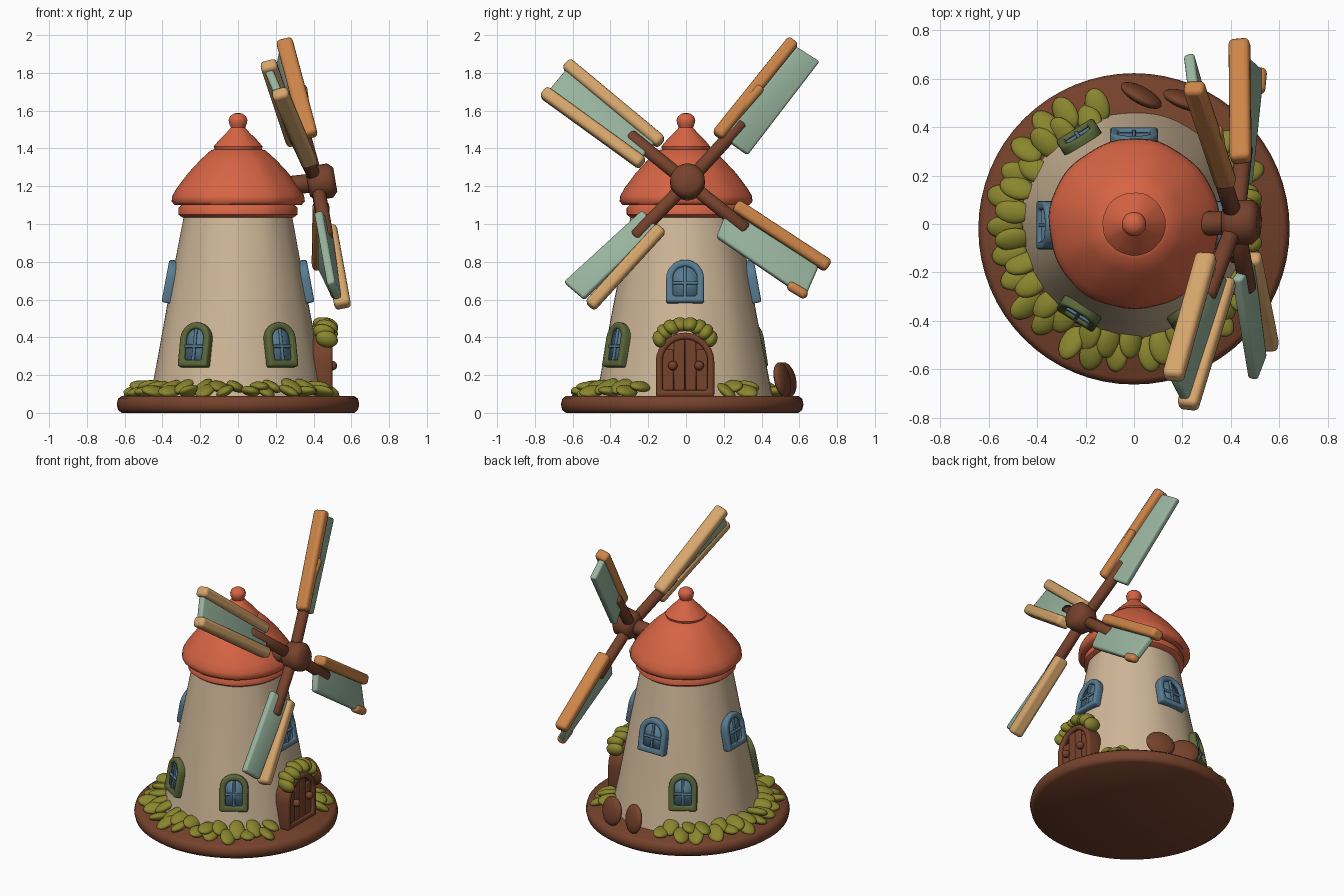
import bpy, bmesh, math, random
from mathutils import Vector, Matrix

if "Cube" in bpy.data.objects:
    bpy.data.objects.remove(bpy.data.objects["Cube"])

random.seed(4)


def mat(name, r, g, b):
    m = bpy.data.materials.new(name)
    lin = [((c / 255 + 0.055) / 1.055) ** 2.4 for c in (r, g, b)]
    m.diffuse_color = (*lin, 1)
    m.use_nodes = True
    m.node_tree.nodes["Principled BSDF"].inputs["Base Color"].default_value = m.diffuse_color
    return m


WALL = mat("wall cream", 207, 183, 152)
RED = mat("roof red", 214, 100, 68)
BROWN = mat("wood brown", 118, 66, 44)
ORANGE = mat("spar orange", 204, 132, 72)
TAN = mat("spar tan", 214, 166, 108)
SAIL = mat("sail green", 152, 180, 158)
LEAF = mat("leaf green", 138, 134, 46)
BLUE = mat("window blue", 88, 124, 146)
OLIVE = mat("frame olive", 92, 104, 58)


def finish(name, bm, m, mtx=None, thick=0, bevel=0, angle=50):
    bmesh.ops.recalc_face_normals(bm, faces=bm.faces)
    me = bpy.data.meshes.new(name)
    bm.to_mesh(me)
    bm.free()
    me.materials.append(m)
    me.shade_smooth()
    me.set_sharp_from_angle(angle=math.radians(angle))
    o = bpy.data.objects.new(name, me)
    bpy.context.collection.objects.link(o)
    if mtx:
        o.matrix_world = mtx
    if thick:
        s = o.modifiers.new("thickness", 'SOLIDIFY')
        s.thickness, s.offset = thick, 0
    if bevel:
        b = o.modifiers.new("soft edge", 'BEVEL')
        b.width, b.segments = bevel, 3
    return o


def lathe(name, prof, m, mtx=None, n=64, wobble=0):
    bm = bmesh.new()
    vs = [bm.verts.new((r, 0, z)) for r, z in prof]
    es = [bm.edges.new(p) for p in zip(vs, vs[1:])]
    bmesh.ops.spin(bm, geom=vs + es, cent=(0, 0, 0), axis=(0, 0, 1), angle=math.tau, steps=n)
    bmesh.ops.remove_doubles(bm, verts=bm.verts, dist=0.0005)
    for v in bm.verts:  # hand-made unevenness
        a = math.atan2(v.co.y, v.co.x)
        k = 1 + wobble * (math.sin(5 * a + 6 * v.co.z) + 0.7 * math.sin(11 * a))
        v.co.x *= k
        v.co.y *= k
    return finish(name, bm, m, mtx)


def bar(name, p, q, w, d, m, bevel=0.022):
    """Rounded beam from p to q, d deep along x."""
    p, q = Vector(p), Vector(q)
    z = (q - p).normalized()
    y = z.cross(Vector((1, 0, 0.2))).normalized()
    x = y.cross(z)
    mtx = Matrix((x, y, z)).transposed().to_4x4()
    mtx.translation = (p + q) / 2
    bm = bmesh.new()
    bmesh.ops.create_cube(bm, size=1)
    bmesh.ops.scale(bm, vec=(d, w, (q - p).length), verts=bm.verts)
    return finish(name, bm, m, mtx, bevel=bevel)


def rod(name, p, q, r, m):
    p, q = Vector(p), Vector(q)
    l = (q - p).length
    mtx = Matrix.Translation(p) @ (q - p).to_track_quat('Z', 'Y').to_matrix().to_4x4()
    e = r * 0.3
    return lathe(name, [(0, 0), (r - e, 0), (r, e), (r, l - e), (r - e, l), (0, l)], m, mtx, 24)


def blob(name, loc, size, rot, m):
    bm = bmesh.new()
    bmesh.ops.create_icosphere(bm, subdivisions=3, radius=1)
    bmesh.ops.scale(bm, vec=size, verts=bm.verts)
    mtx = Matrix.Translation(loc) @ Matrix.Rotation(rot[2], 4, 'Z') @ \
        Matrix.Rotation(rot[1], 4, 'Y') @ Matrix.Rotation(rot[0], 4, 'X')
    return finish(name, bm, m, mtx)


def arch(w, h, inset=0):
    """Round-topped outline centred on the origin."""
    r = w / 2 - inset
    top = h / 2 - w / 2
    pts = [(-r, -h / 2 + inset), (r, -h / 2 + inset)]
    return pts + [(r * math.cos(i * math.pi / 14), top + r * math.sin(i * math.pi / 14)) for i in range(15)]


def arch_ring(name, w, h, inset, m, mtx, thick, bevel):
    bm = bmesh.new()
    a = [bm.verts.new((x, y, 0)) for x, y in arch(w, h)]
    b = [bm.verts.new((x, y, 0)) for x, y in arch(w, h, inset)]
    for i in range(len(a)):
        j = (i + 1) % len(a)
        bm.faces.new((a[i], a[j], b[j], b[i]))
    return finish(name, bm, m, mtx, thick, bevel)


def arch_plate(name, w, h, m, mtx, thick):
    bm = bmesh.new()
    bm.faces.new([bm.verts.new((x, y, 0)) for x, y in arch(w, h)])
    return finish(name, bm, m, mtx, thick)


def box(name, size, loc, m, mtx, bevel=0.005):
    bm = bmesh.new()
    bmesh.ops.create_cube(bm, size=1)
    bmesh.ops.scale(bm, vec=size, verts=bm.verts)
    return finish(name, bm, m, mtx @ Matrix.Translation(loc), bevel=bevel)


def wall_frame(deg, r, z, tilt):
    """Matrix with x sideways, y up and z pointing out of the wall."""
    a, t = math.radians(deg), math.radians(tilt)
    n = Vector((math.cos(a) * math.cos(t), math.sin(a) * math.cos(t), math.sin(t)))
    u = Vector((-math.sin(a), math.cos(a), 0))
    mtx = Matrix((u, n.cross(u), n)).transposed().to_4x4()
    mtx.translation = (r * math.cos(a), r * math.sin(a) - 0.005, z)
    return mtx


def tower_r(z):
    return 0.465 - 0.1875 * (z - 0.09)


# Base, tower and roof
lathe("base_disc", [(0, 0), (0.615, 0), (0.635, 0.015), (0.642, 0.045), (0.635, 0.075), (0.615, 0.09), (0, 0.09)],
      BROWN, Matrix.Translation((0, -0.02, 0)))
lathe("tower", [(0, 0.06), (0.47, 0.06)] + [(tower_r(z), z) for z in (0.1, 0.3, 0.5, 0.7, 0.9, 1.08)] + [(0, 1.08)],
      WALL, Matrix.Translation((0, -0.007, 0)), wobble=0.005)
lathe("roof", [(0, 1.035), (0.295, 1.035), (0.315, 1.05), (0.315, 1.085), (0.30, 1.10), (0.335, 1.10), (0.352, 1.12),
               (0.348, 1.15), (0.325, 1.19), (0.265, 1.27), (0.2, 1.34), (0.145, 1.39), (0.125, 1.395), (0.13, 1.41),
               (0.1, 1.445), (0.06, 1.485), (0.038, 1.51), (0.046, 1.53), (0.05, 1.55), (0.042, 1.57),
               (0.022, 1.585), (0, 1.588)], RED, wobble=0.007)

# Windows: three upper in blue, three lower with olive frames
for i, (deg, z, w, h, m) in enumerate([(0, 0.695, 0.2, 0.23, BLUE), (90, 0.695, 0.2, 0.23, BLUE),
                                       (180, 0.695, 0.2, 0.23, BLUE), (-122, 0.36, 0.18, 0.24, OLIVE),
                                       (-58, 0.36, 0.18, 0.24, OLIVE), (122, 0.36, 0.18, 0.24, OLIVE)]):
    f = wall_frame(deg, tower_r(z) + 0.006, z, 10.6)
    arch_ring(f"window_frame_{i}", w, h, 0.036, m, f, 0.054, 0.012)
    arch_plate(f"window_pane_{i}", w - 0.05, h - 0.05, BLUE, f, 0.02)
    box(f"window_bar_upright_{i}", (0.016, h - 0.05, 0.03), (0, 0, 0.006), BLUE, f)
    box(f"window_bar_cross_{i}", (w - 0.05, 0.016, 0.03), (0, -0.01, 0.006), BLUE, f)

# Door with planks, knobs and a leafy arch
f = wall_frame(0, 0.445, 0.255, 0)
arch_ring("door_frame", 0.31, 0.34, 0.035, BROWN, f, 0.11, 0.014)
for i in range(4):
    box(f"door_plank_{i}", (0.057, 0.24 + (0.055 if i in (1, 2) else 0), 0.08),
        (-0.09 + i * 0.06, -0.04 + (0.027 if i in (1, 2) else 0), 0), BROWN, f, 0.008)
arch_plate("door_panel", 0.27, 0.31, BROWN, f, 0.06)
for y in (-0.07, 0.07):
    blob("door_knob", (0.5, y, 0.25), (0.025, 0.025, 0.025), (0, 0, 0), BROWN)
for i in range(8):
    a = math.radians(22 + i * 19.5)
    blob(f"door_leaf_{i}", (0.455 + 0.015 * (i % 2), 0.145 * math.cos(a) - 0.005, 0.345 + 0.125 * math.sin(a)),
         (0.06, 0.045, 0.036), (-a + math.pi / 2, 0.25, 0), LEAF)

# Leaves around the foot of the tower
for i, deg in enumerate(list(range(108, 336, 12)) + [24, 36]):
    a = math.radians(deg + random.uniform(-2, 2))
    for k in range(2):
        r = 0.535 - 0.045 * k + random.uniform(-0.02, 0.02)
        b = a + 0.1 * k
        blob(f"leaf_{i}_{k}", (r * math.cos(b), r * math.sin(b) - 0.01, 0.115 + 0.025 * k),
             (0.075, 0.05, 0.026), (random.uniform(-0.5, 0.5), random.uniform(-0.1, 0.5), b), LEAF)

# Two round logs leaning at the back
for x, y, rz in ((0.03, 0.53, -0.5), (0.21, 0.51, -0.35)):
    blob("log_slice", (x, y, 0.175), (0.095, 0.032, 0.095), (0.2, 0, rz), BROWN)

# Hub and arms
rod("shaft", (0.15, 0, 1.19), (0.42, 0.005, 1.22), 0.05, BROWN)
rod("hub", (0.37, 0.008, 1.21), (0.515, 0.008, 1.235), 0.092, BROWN)
C = (0.42, 0.008, 1.22)
for n, tip in (("upper_right", (0.33, 0.3, 1.54)), ("upper_left", (0.30, -0.3, 1.47)),
               ("lower_right", (0.455, 0.32, 0.97)), ("lower_left", (0.47, -0.27, 0.93))):
    rod("arm_" + n, C, tip, 0.036, BROWN)

# Spars along the sail edges
for n, p, q, m in (("upper_right", (0.38, 0.165, 1.465), (0.245, 0.57, 1.97), ORANGE),
                   ("upper_left_top", (0.30, -0.13, 1.43), (0.16, -0.635, 1.85), TAN),
                   ("upper_left_low", (0.38, -0.23, 1.32), (0.22, -0.755, 1.70), TAN),
                   ("lower_right", (0.44, 0.26, 1.10), (0.435, 0.755, 0.775), ORANGE),
                   ("lower_left", (0.48, -0.13, 0.98), (0.555, -0.51, 0.565), TAN)):
    bar("spar_" + n, p, q, 0.068, 0.088, m)
bar("spar_stub_upper", (0.37, 0.20, 1.50), (0.34, 0.40, 1.73), 0.05, 0.05, ORANGE)
bar("spar_stub_lower", (0.51, 0.54, 0.68), (0.52, 0.64, 0.62), 0.05, 0.06, ORANGE)

# Sails
for n, pts in (("upper_right", ((0.37, 0.19, 1.46), (0.24, 0.58, 1.94), (0.225, 0.705, 1.86), (0.33, 0.325, 1.365))),
               ("upper_left", ((0.29, -0.15, 1.44), (0.16, -0.63, 1.82), (0.21, -0.73, 1.70), (0.37, -0.23, 1.35))),
               ("lower_right", ((0.44, 0.22, 1.08), (0.44, 0.70, 0.77), (0.52, 0.63, 0.61), (0.47, 0.16, 0.93))),
               ("lower_left", ((0.42, -0.23, 1.07), (0.49, -0.645, 0.69), (0.53, -0.54, 0.60), (0.48, -0.15, 0.98)))):
    bm = bmesh.new()
    bm.faces.new([bm.verts.new(p) for p in pts])
    finish("sail_" + n, bm, SAIL, thick=0.045, bevel=0.014)
